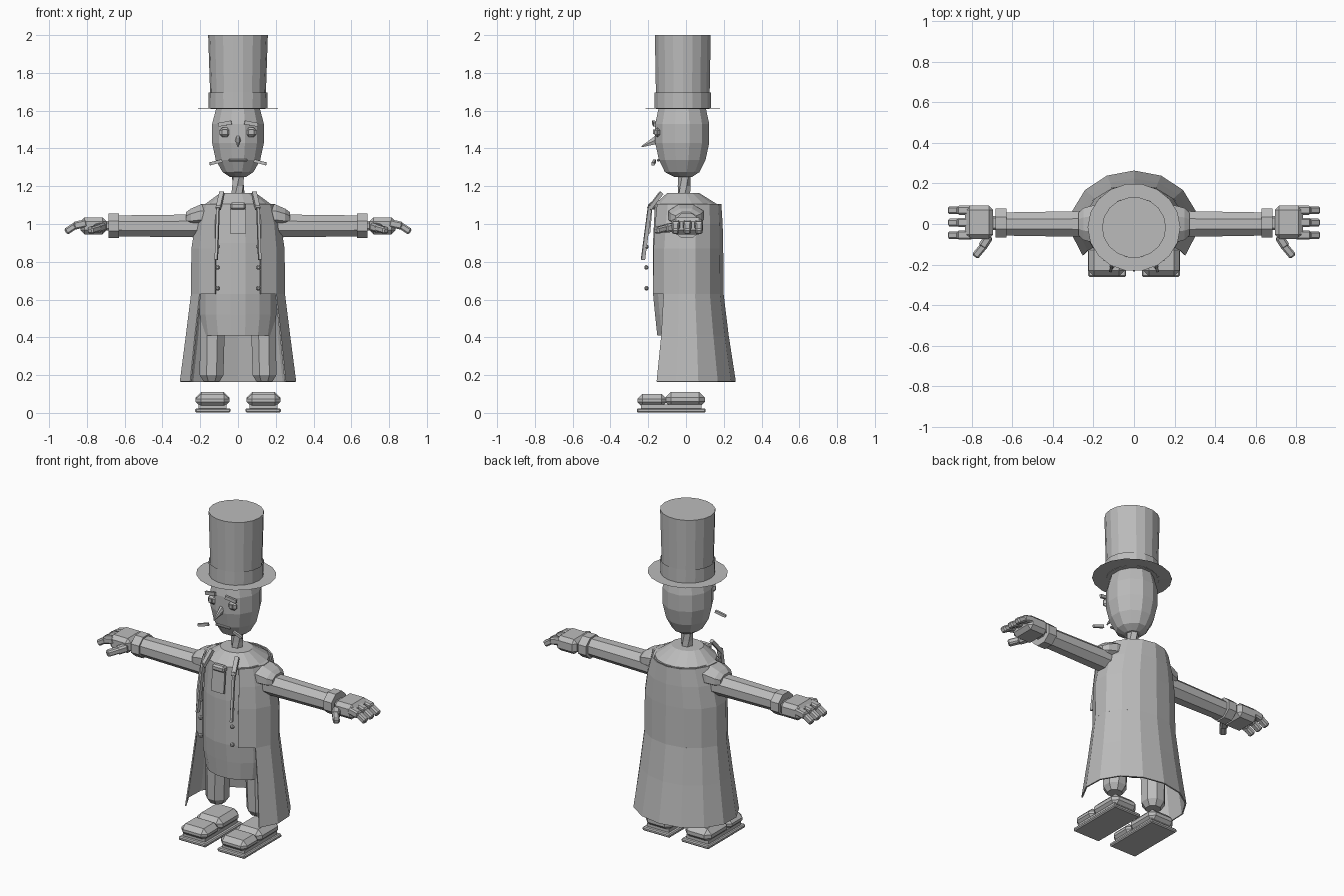
import bpy, bmesh, math
from mathutils import Matrix, Vector

if "Cube" in bpy.data.objects:
    bpy.data.objects.remove(bpy.data.objects["Cube"])

grey = bpy.data.materials.new("plain grey")
grey.use_nodes = True
colour = (0.5, 0.5, 0.5, 1)
grey.diffuse_color = colour
grey.node_tree.nodes["Principled BSDF"].inputs["Base Color"].default_value = colour

SIDEWAYS = Matrix.Rotation(math.pi / 2, 4, "Y")


def finish(name, bm, mirror=False):
    mesh = bpy.data.meshes.new(name)
    bmesh.ops.recalc_face_normals(bm, faces=bm.faces)
    bm.to_mesh(mesh)
    bm.free()
    mesh.materials.append(grey)
    obj = bpy.data.objects.new(name, mesh)
    bpy.context.collection.objects.link(obj)
    if mirror:
        obj.modifiers.new("Mirror", "MIRROR").use_mirror_merge = False
    return obj


def loft(name, rings, sides, cap=True, mirror=False, matrix=Matrix(), twist=0):
    """Rings are (height, half width, half depth, centre x, centre y)."""
    bm = bmesh.new()
    loops = []
    for i, (z, rx, ry, cx, cy) in enumerate(rings):
        angles = [(k + 0.5) * math.tau / sides + i * twist for k in range(sides)]
        loops.append([bm.verts.new((cx + rx * math.sin(a), cy - ry * math.cos(a), z))
                      for a in angles])
    for low, high in zip(loops, loops[1:]):
        for k in range(sides):
            n = (k + 1) % sides
            bm.faces.new((low[k], low[n], high[n], high[k]))
    if cap:
        bm.faces.new(loops[0][::-1])
        bm.faces.new(loops[-1])
    bm.transform(matrix)
    return finish(name, bm, mirror)


def open_shell(name, rings, sides):
    """Cloth open at the front; rings are (height, half width, half depth, opening)."""
    bm = bmesh.new()
    loops = []
    for z, rx, ry, opening in rings:
        start = math.asin(opening / rx)
        step = (math.tau - 2 * start) / sides
        loops.append([bm.verts.new((rx * math.sin(start + k * step),
                                    -ry * math.cos(start + k * step), z))
                      for k in range(sides + 1)])
    for low, high in zip(loops, loops[1:]):
        for k in range(sides):
            bm.faces.new((low[k], low[k + 1], high[k + 1], high[k]))
    obj = finish(name, bm)
    solid = obj.modifiers.new("Thickness", "SOLIDIFY")
    solid.thickness = 0.008
    solid.offset = 0
    return obj


def block(name, size, place, bevel=0.0, turn=(0, 0, 0), mirror=False):
    bm = bmesh.new()
    bmesh.ops.create_cube(bm, size=1)
    bm.transform(Matrix.Diagonal((*size, 1)))
    if bevel:
        bmesh.ops.bevel(bm, geom=bm.edges[:], offset=bevel, segments=1, affect="EDGES")
    for angle, axis in zip(turn, "XYZ"):
        bm.transform(Matrix.Rotation(math.radians(angle), 4, axis))
    bm.transform(Matrix.Translation(place))
    return finish(name, bm, mirror)


def bar(name, start, end, width, height, bevel=0.0, mirror=False):
    """Block stretched between two points."""
    a, b = Vector(start), Vector(end)
    way = b - a
    bm = bmesh.new()
    bmesh.ops.create_cube(bm, size=1)
    bm.transform(Matrix.Diagonal((width, height, way.length, 1)))
    if bevel:
        bmesh.ops.bevel(bm, geom=bm.edges[:], offset=bevel, segments=1, affect="EDGES")
    bm.transform(way.to_track_quat("Z", "Y").to_matrix().to_4x4())
    bm.transform(Matrix.Translation((a + b) / 2))
    return finish(name, bm, mirror)


# Hat
HY = -0.017
loft("hat_crown", [(1.61, 0.145, 0.143, 0, HY), (2.0, 0.158, 0.15, 0, HY)], 18)
loft("hat_band", [(1.612, 0.155, 0.151, 0, HY), (1.695, 0.157, 0.151, 0, HY)], 18, cap=False)
loft("hat_brim", [(1.612, 0.14, 0.135, 0, HY), (1.613, 0.229, 0.217, 0, HY)], 18, cap=False)

# Head and neck
loft("head", [(1.25, 0.045, 0.05, 0, -0.015), (1.275, 0.085, 0.095, 0, -0.02),
              (1.34, 0.122, 0.128, 0, -0.02), (1.43, 0.142, 0.148, 0, -0.02),
              (1.53, 0.142, 0.148, 0, -0.02), (1.61, 0.12, 0.13, 0, -0.02)], 12)
loft("neck", [(1.14, 0.036, 0.036, 0, -0.01), (1.2, 0.034, 0.034, 0, -0.01),
              (1.265, 0.034, 0.034, 0, -0.01)], 6, twist=0.4)

# Face
block("eye", (0.055, 0.03, 0.05), (0.07, -0.152, 1.485), 0.014, mirror=True)
block("pupil", (0.022, 0.01, 0.024), (0.07, -0.169, 1.488), mirror=True)
bar("eyebrow", (0.035, -0.172, 1.538), (0.105, -0.165, 1.525), 0.014, 0.02, mirror=True)
loft("nose", [(-0.235, 0.004, 0.004, 0, 1.41), (-0.15, 0.017, 0.03, 0, 1.45)], 6,
     matrix=Matrix(((1, 0, 0, 0), (0, 0, 1, 0), (0, 1, 0, 0), (0, 0, 0, 1))))
bar("moustache", (0.085, -0.165, 1.335), (0.15, -0.175, 1.318), 0.014, 0.016, mirror=True)
block("mouth", (0.1, 0.012, 0.012), (0, -0.147, 1.338), 0.003)

# Waistcoat and torso
loft("waistcoat", [(0.41, 0.19, 0.155, 0, 0), (0.52, 0.207, 0.167, 0, 0),
                   (0.63, 0.207, 0.178, 0, 0), (0.9, 0.2, 0.178, 0, 0),
                   (1.105, 0.178, 0.168, 0, 0), (1.165, 0.095, 0.085, 0, -0.015)], 16)

# Long coat with tails
open_shell("coat_body", [(0.63, 0.25, 0.195, 0.12), (0.87, 0.247, 0.193, 0.12),
                         (1.0, 0.225, 0.19, 0.12), (1.105, 0.193, 0.183, 0.11)], 12)
open_shell("coat_tails", [(0.165, 0.31, 0.26, 0.25), (0.41, 0.277, 0.222, 0.225),
                          (0.63, 0.25, 0.195, 0.2)], 10)
for i, z in enumerate((0.66, 0.77, 0.88)):
    block("coat_button_%d" % (i + 1), (0.024, 0.022, 0.024), (0.108, -0.21, z), 0.007,
          mirror=True)

# Lapels follow the coat opening
bar("lapel_top", (0.085, -0.13, 1.165), (0.105, -0.195, 1.08), 0.025, 0.02, mirror=True)
bar("lapel", (0.105, -0.19, 1.1), (0.115, -0.228, 0.81), 0.014, 0.02, mirror=True)

# Tie
block("tie_knot", (0.085, 0.04, 0.038), (0, -0.18, 1.095), 0.01)
block("tie_tail", (0.085, 0.012, 0.13), (0, -0.19, 1.015), turn=(-5, 0, 0))

# Sleeves, listed outward from the shoulder
loft("shoulder", [(0.15, 0.07, 0.1, -1.045, 0), (0.2, 0.062, 0.1, -1.045, 0),
                  (0.25, 0.05, 0.085, -1.035, 0), (0.275, 0.035, 0.06, -1.03, 0)], 8,
     mirror=True, matrix=SIDEWAYS)
loft("sleeve", [(0.17, 0.066, 0.07, -0.99, 0), (0.64, 0.06, 0.062, -0.99, 0)], 8,
     mirror=True, matrix=SIDEWAYS)
loft("cuff", [(0.63, 0.07, 0.078, -0.99, 0.005), (0.685, 0.07, 0.078, -0.99, 0.005)], 8,
     mirror=True, matrix=SIDEWAYS)

# Hands
block("wrist", (0.08, 0.07, 0.05), (0.69, 0.005, 0.99), 0.01, mirror=True)
block("palm", (0.14, 0.165, 0.09), (0.765, 0.008, 0.99), 0.022, mirror=True)
for i, y in enumerate((0.068, 0.007, -0.055)):
    bar("finger_%d_base" % (i + 1), (0.8, y, 1.005), (0.87, y, 0.99),
        0.045, 0.042, 0.008, mirror=True)
    bar("finger_%d_tip" % (i + 1), (0.86, y, 0.992), (0.913, y, 0.958),
        0.038, 0.036, 0.008, mirror=True)
bar("thumb_base", (0.715, -0.06, 0.985), (0.75, -0.115, 0.975), 0.045, 0.045, 0.01, mirror=True)
bar("thumb_tip", (0.735, -0.1, 0.98), (0.785, -0.16, 0.965), 0.038, 0.036, 0.008, mirror=True)

# Trousers
loft("trouser_leg", [(0.165, 0.045, 0.045, 0.14, 0), (0.2, 0.068, 0.07, 0.14, 0),
                     (0.5, 0.072, 0.078, 0.135, 0)], 8, mirror=True)

# Shoes
block("shoe_sole", (0.187, 0.365, 0.022), (0.133, -0.078, 0.013), 0.006, mirror=True)
block("shoe_toe", (0.178, 0.155, 0.07), (0.135, -0.18, 0.066), 0.027, mirror=True)
block("shoe_heel", (0.178, 0.21, 0.082), (0.135, -0.005, 0.07), 0.03, mirror=True)
block("shoe_welt", (0.15, 0.32, 0.025), (0.135, -0.078, 0.032), mirror=True)
